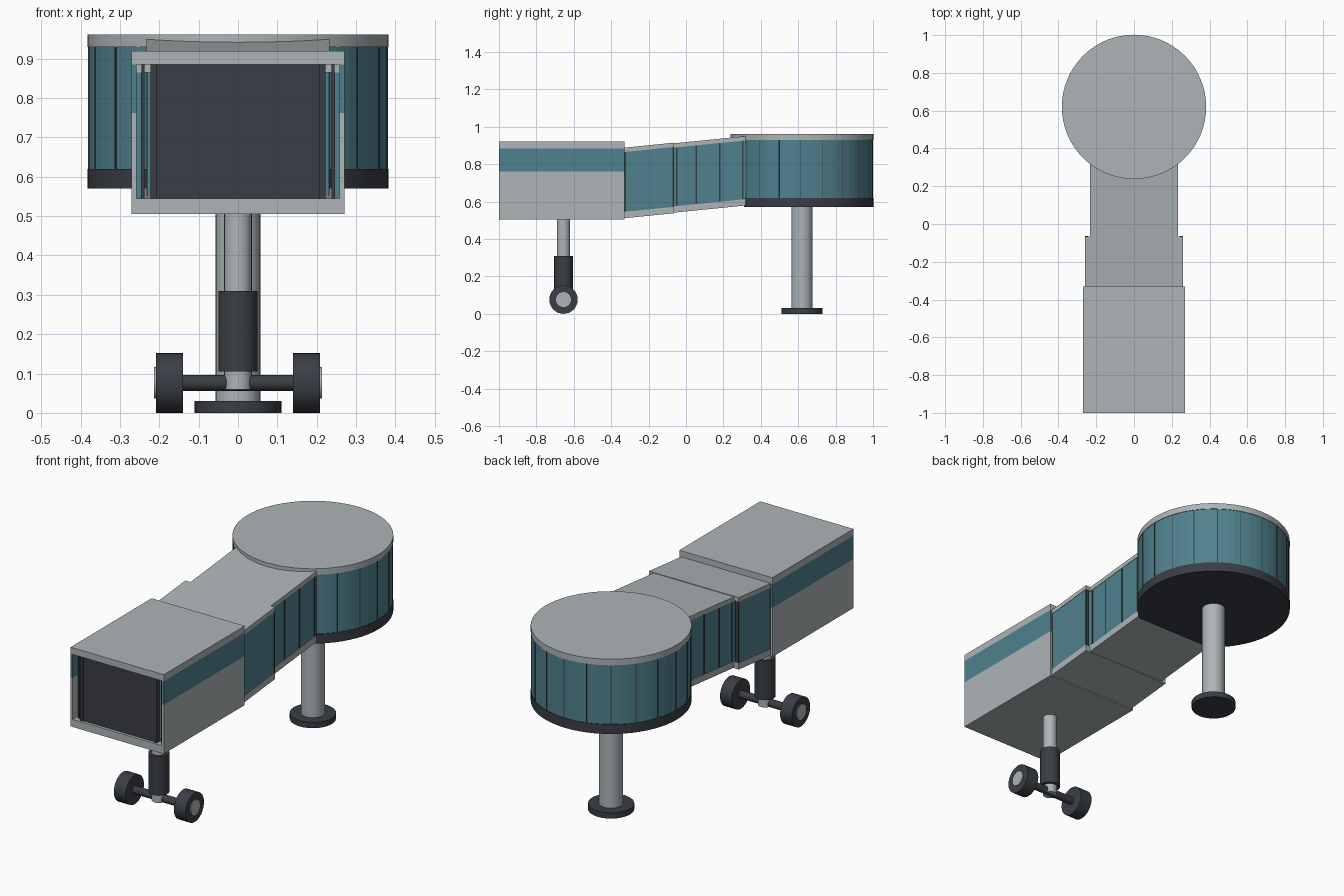
import bpy, bmesh, math
from mathutils import Matrix, Vector

cube = bpy.data.objects.get("Cube")
if cube:
    bpy.data.objects.remove(cube, do_unlink=True)


def material(name, color):
    m = bpy.data.materials.new(name)
    m.use_nodes = True
    m.diffuse_color = (*color, 1)
    bsdf = m.node_tree.nodes["Principled BSDF"]
    bsdf.inputs["Base Color"].default_value = (*color, 1)
    bsdf.inputs["Roughness"].default_value = 0.6
    return m


GREY = material("light grey metal", (0.42, 0.46, 0.475))
TEAL = material("teal glass", (0.08, 0.22, 0.27))
DARK = material("dark charcoal", (0.042, 0.048, 0.058))


def finish(name, bm, mat, smooth=False):
    bmesh.ops.recalc_face_normals(bm, faces=bm.faces)
    me = bpy.data.meshes.new(name)
    bm.to_mesh(me)
    bm.free()
    me.materials.append(mat)
    ob = bpy.data.objects.new(name, me)
    bpy.context.collection.objects.link(ob)
    if smooth:
        bpy.ops.object.select_all(action="DESELECT")
        ob.select_set(True)
        bpy.context.view_layer.objects.active = ob
        bpy.ops.object.shade_smooth_by_angle(angle=math.radians(35))
    return ob


SLOPE, START = 0.1, -0.33


def box(name, mat, x, y, z, sloped=False):
    """Box from ranges; sloped boxes rise along the tunnel."""
    bm = bmesh.new()
    bmesh.ops.create_cube(bm, size=1)
    for v in bm.verts:
        v.co = Vector([r[0] if c < 0 else r[1] for c, r in zip(v.co, (x, y, z))])
        if sloped:
            v.co.z += SLOPE * (v.co.y - START)
    return finish(name, bm, mat)


def pair(name, mat, x, y, z, sloped=False):
    box("left_" + name, mat, x, y, z, sloped)
    box("right_" + name, mat, (-x[1], -x[0]), y, z, sloped)


def cylinder(name, mat, radius, lo, hi, at, axis="Z", sides=32, smooth=True, cut=None):
    bm = bmesh.new()
    bmesh.ops.create_cone(bm, cap_ends=True, segments=sides, radius1=radius,
                          radius2=radius, depth=hi - lo)
    bmesh.ops.translate(bm, verts=bm.verts, vec=(0, 0, (lo + hi) / 2))
    if axis == "X":
        bm.transform(Matrix.Rotation(math.pi / 2, 4, "Y"))
    bm.transform(Matrix.Translation(at))
    if cut is not None:  # flat side where the tunnel joins
        bmesh.ops.bisect_plane(bm, geom=bm.verts[:] + bm.edges[:] + bm.faces[:],
                               plane_co=(0, cut, 0), plane_no=(0, -1, 0), clear_outer=True)
        bmesh.ops.holes_fill(bm, edges=[e for e in bm.edges if e.is_boundary])
    return finish(name, bm, mat, smooth)


# Rotunda
HUB = (0, 0.62, 0)
JOIN = 0.31
cylinder("rotunda_base", DARK, 0.382, 0.57, 0.62, HUB, sides=64, cut=JOIN)
cylinder("rotunda_glass", TEAL, 0.379, 0.62, 0.93, HUB, sides=60, smooth=False, cut=JOIN)
cylinder("rotunda_roof", GREY, 0.382, 0.93, 0.962, HUB, sides=64)
cylinder("rotunda_column", GREY, 0.057, 0.02, 0.575, HUB)
cylinder("rotunda_foot", DARK, 0.11, 0, 0.03, HUB)

# Thin bars between the rotunda panes
for i in range(20):
    a = math.radians(18 * i - 19)
    if HUB[1] + 0.38 * math.sin(a) < JOIN + 0.03:
        continue
    bar = box("rotunda_bar", DARK, (0.37, 0.381), (-0.002, 0.002), (0.62, 0.93))
    bar.data.transform(Matrix.Translation(HUB) @ Matrix.Rotation(a, 4, "Z"))


# Telescoping tunnel sections
def tunnel(name, half, y, inset, bars):
    lo, hi = 0.511 + inset, 0.888 - inset
    box(name + "_floor", GREY, (-half, half), y, (lo, lo + 0.034), True)
    box(name + "_roof", GREY, (-half, half), y, (hi - 0.023, hi), True)
    pair(name + "_glass", TEAL, (half - 0.014, half - 0.002), y, (lo + 0.034, hi - 0.023), True)
    for b in bars:
        pair(name + "_bar", DARK, (half - 0.016, half), (b - 0.004, b + 0.004),
             (lo + 0.034, hi - 0.023), True)


tunnel("outer_tunnel", 0.26, (START, -0.065), 0, (-0.326, -0.067))
tunnel("inner_tunnel", 0.233, (-0.3, 0.32), 0.003, (-0.05, 0.055, 0.18, 0.303))

# Cab shell, open at the front
CAB = (-1, START)
box("cab_floor", GREY, (-0.27, 0.27), CAB, (0.505, 0.545))
box("cab_roof", GREY, (-0.27, 0.27), CAB, (0.885, 0.92))
pair("cab_wall", GREY, (0.258, 0.27), CAB, (0.545, 0.762))
pair("cab_window", TEAL, (0.258, 0.27), CAB, (0.762, 0.885))

# Dark closure inside the cab opening
box("cab_door", DARK, (-0.21, 0.21), (-0.985, -0.965), (0.545, 0.885))
pair("door_post", DARK, (0.206, 0.222), (-0.99, -0.96), (0.545, 0.885))
pair("door_rail", DARK, (0.237, 0.245), (-0.975, -0.965), (0.545, 0.885))

# Lift leg and wheels
LEG = (0, -0.655, 0)
AXLE = (0, -0.655, 0.076)
cylinder("lift_rod", GREY, 0.035, 0.06, 0.51, LEG)
cylinder("lift_sleeve", DARK, 0.05, 0.105, 0.31, LEG)
cylinder("axle", DARK, 0.02, -0.15, 0.15, AXLE, "X", 20)
for side, s in (("left", 1), ("right", -1)):
    lo, hi = sorted((0.14 * s, 0.208 * s))
    cylinder(side + "_wheel", DARK, 0.076, lo, hi, AXLE, "X")
    lo, hi = sorted((0.2 * s, 0.213 * s))
    cylinder(side + "_hub", GREY, 0.04, lo, hi, AXLE, "X", 24)
